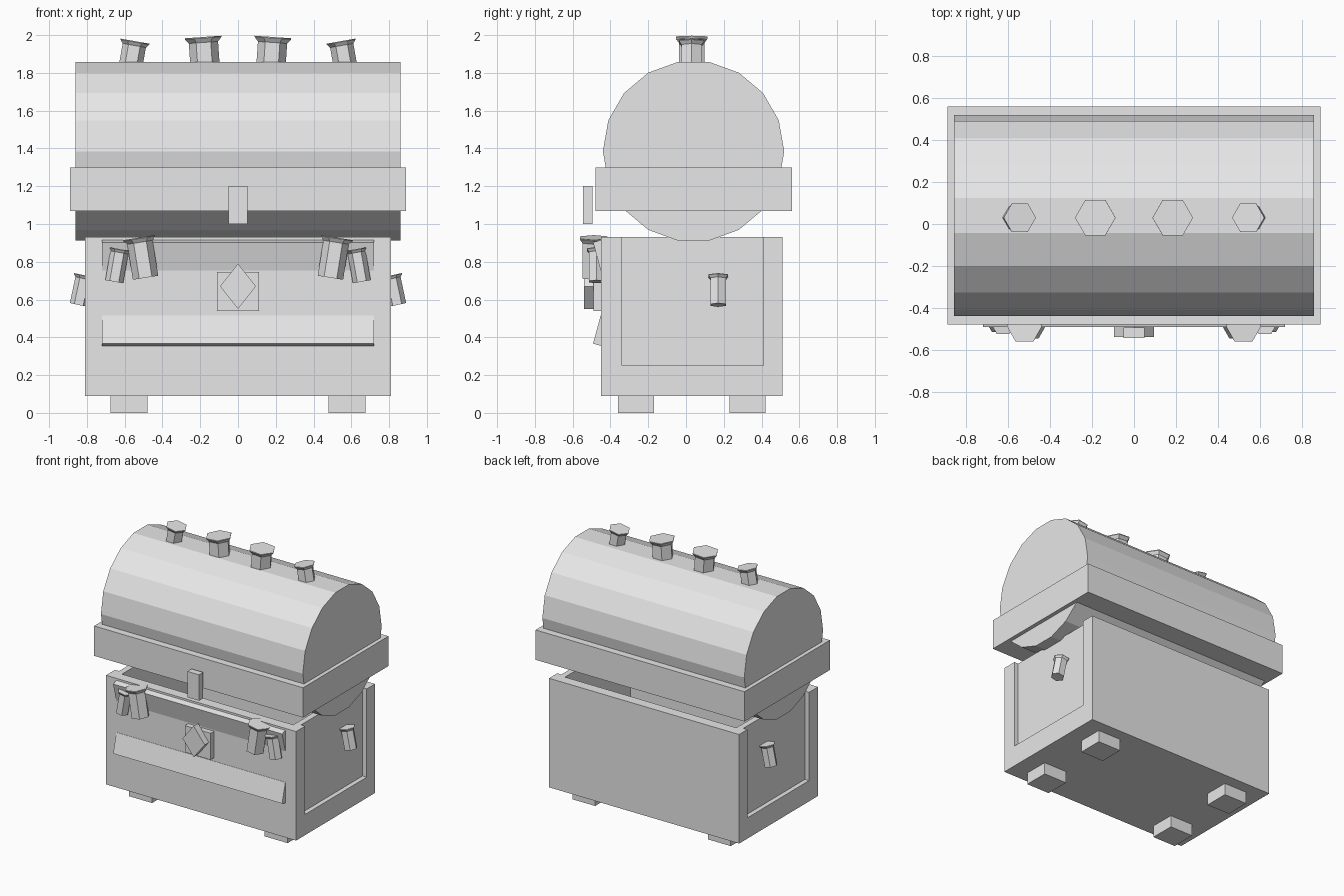
import bpy, bmesh
from math import cos, sin, pi, radians
from mathutils import Matrix, Vector

cube = bpy.data.objects.get("Cube")
if cube:
    bpy.data.objects.remove(cube, do_unlink=True)

GREY = (0.8, 0.8, 0.8, 1)
mat = bpy.data.materials.new("plain_grey")
mat.use_nodes = True
mat.diffuse_color = GREY
mat.node_tree.nodes["Principled BSDF"].inputs["Base Color"].default_value = GREY


def loft(name, rings):
    """Closed solid through rings of points."""
    bm = bmesh.new()
    loops = [[bm.verts.new(p) for p in ring] for ring in rings]
    n = len(loops[0])
    for a, b in zip(loops, loops[1:]):
        for i in range(n):
            j = (i + 1) % n
            bm.faces.new((a[i], a[j], b[j], b[i]))
    bm.faces.new(loops[0])
    bm.faces.new(loops[-1])
    bmesh.ops.recalc_face_normals(bm, faces=bm.faces)
    mesh = bpy.data.meshes.new(name)
    bm.to_mesh(mesh)
    bm.free()
    mesh.materials.append(mat)
    ob = bpy.data.objects.new(name, mesh)
    bpy.context.collection.objects.link(ob)
    return ob


def box(name, x, y, z):
    corners = [(x[0], y[0]), (x[1], y[0]), (x[1], y[1]), (x[0], y[1])]
    return loft(name, [[(a, b, h) for a, b in corners] for h in z])


def along_x(name, half, outline):
    """Extrude a (y, z) outline from -half to half."""
    return loft(name, [[(x, y, z) for y, z in outline] for x in (-half, half)])


def bolt(name, top, lean, r, length):
    """Leaning hexagonal bolt with a flared head, placed by its top centre."""
    shaft = r * 0.8
    profile = [(shaft, -length), (shaft, -0.3 * r), (r, -0.06 * r), (r, 0)]
    rings = [[(k * cos(i * pi / 3), k * sin(i * pi / 3), z) for i in range(6)]
             for k, z in profile]
    ob = loft(name, rings)
    ob.data.transform(Matrix.Translation(Vector(top)) @ Matrix.Rotation(radians(lean), 4, 'Y'))
    return ob


def cut(target, cutter):
    mod = target.modifiers.new("cut", 'BOOLEAN')
    mod.operation = 'DIFFERENCE'
    mod.solver = 'EXACT'
    mod.object = cutter
    with bpy.context.temp_override(object=target, active_object=target):
        bpy.ops.object.modifier_apply(modifier=mod.name)
    bpy.data.objects.remove(cutter, do_unlink=True)


# Open chest body with recessed end panels
body = box("chest_body", (-0.81, 0.81), (-0.45, 0.51), (0.09, 0.93))
cut(body, box("inside_cutter", (-0.73, 0.73), (-0.37, 0.43), (0.17, 1.1)))
for s in (-1, 1):
    cut(body, box("panel_cutter", sorted((s * 0.775, s * 0.9)), (-0.34, 0.41), (0.25, 1.1)))

# Feet
for s, side in ((1, "left"), (-1, "right")):
    for end, y in (("front", -0.36), ("back", 0.23)):
        box(f"foot_{end}_{side}", sorted((s * 0.48, s * 0.675)), (y, y + 0.19), (0, 0.09))

# Slanted trim strips on the front
for name, s in (("upper_trim", 1), ("lower_trim", -1)):
    along_x(name, 0.72, [(y, 0.635 + s * h) for y, h in
                         ((-0.445, 0.12), (-0.452, 0.12), (-0.492, 0.268), (-0.45, 0.28), (-0.445, 0.28))])

# Lock plate, diamond and hasp
box("lock_plate", (-0.11, 0.11), (-0.49, -0.44), (0.54, 0.745))
diamond = [(0, 0.55), (0.095, 0.67), (0, 0.79), (-0.095, 0.67)]
loft("lock_diamond", [[(x, y, z) for x, z in diamond] for y in (-0.54, -0.485)])
box("hasp", (-0.05, 0.05), (-0.545, -0.495), (1.0, 1.2))

# Barrel lid and its rim
along_x("lid_barrel", 0.86, [(0.04 + 0.48 * cos(i * pi / 9), 1.385 + 0.48 * sin(i * pi / 9))
                             for i in range(18)])
box("lid_rim", (-0.89, 0.89), (-0.48, 0.56), (1.07, 1.30))

# Bolts, mirrored left and right: top centre, lean, head radius, length
BOLTS = {
    "lid_inner_bolt": ((0.185, 0.03, 1.99), 4, 0.097, 0.23),
    "lid_outer_bolt": ((0.545, 0.03, 1.968), -10, 0.078, 0.19),
    "front_large_bolt": ((0.523, -0.488, 0.928), 9, 0.085, 0.215),
    "front_small_bolt": ((0.625, -0.473, 0.867), -10, 0.06, 0.175),
    "end_bolt": ((0.81, 0.17, 0.728), -12, 0.06, 0.16),
}
for name, ((x, y, z), lean, r, length) in BOLTS.items():
    for s, side in ((1, "left"), (-1, "right")):
        bolt(f"{name}_{side}", (s * x, y, z), s * lean, r, length)
